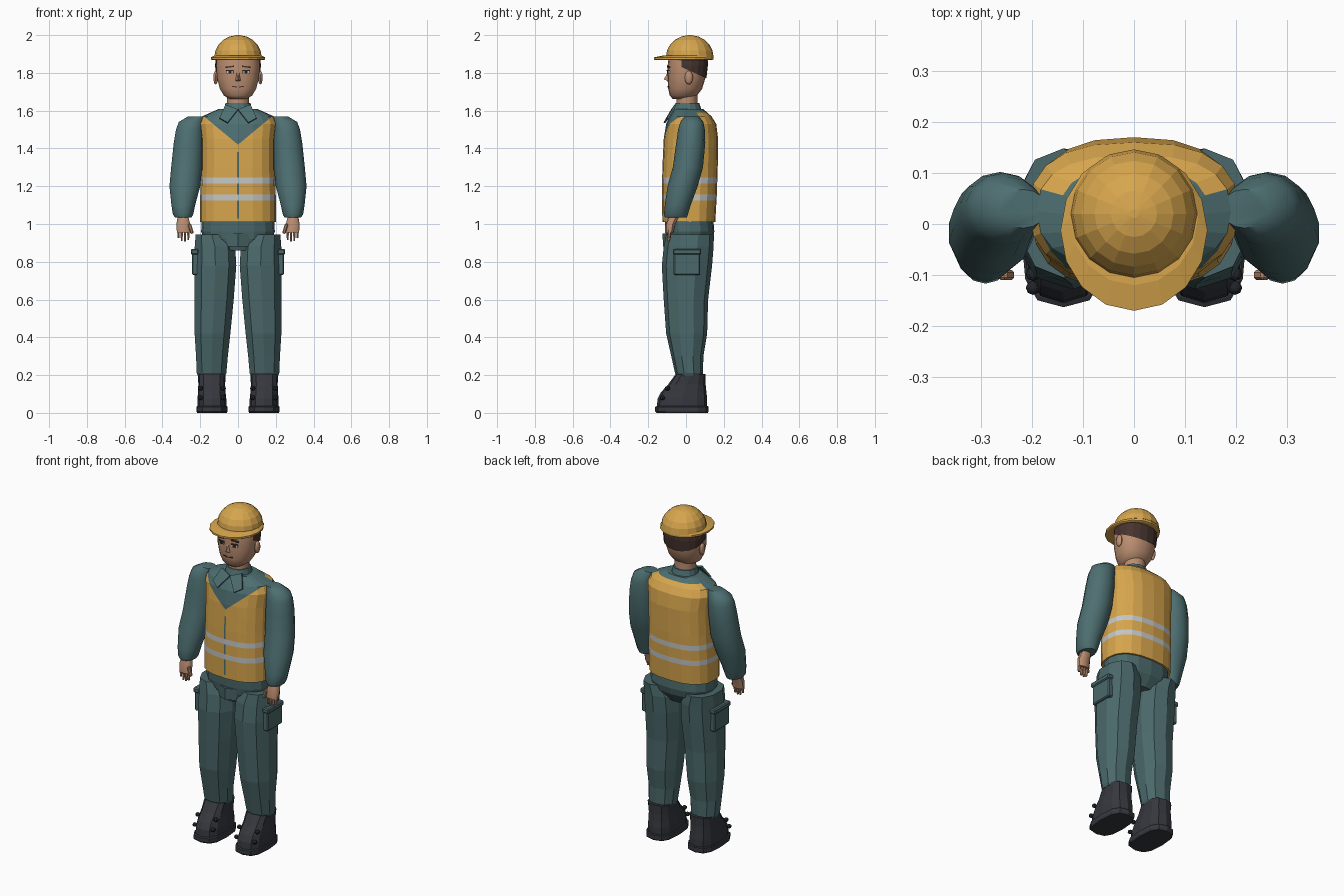
import bpy, bmesh, math
from mathutils import Vector

if "Cube" in bpy.data.objects:
    bpy.data.objects.remove(bpy.data.objects["Cube"])


def mat(name, r, g, b):
    m = bpy.data.materials.new(name)
    m.diffuse_color = (r, g, b, 1)
    m.use_nodes = True
    m.node_tree.nodes["Principled BSDF"].inputs["Base Color"].default_value = m.diffuse_color
    return m


YELLOW = mat("safety_yellow", 0.68, 0.38, 0.075)
SHIRT = mat("shirt_teal", 0.075, 0.158, 0.165)
PANTS = mat("trouser_teal", 0.07, 0.14, 0.145)
BOOT = mat("boot_charcoal", 0.036, 0.039, 0.048)
SKIN = mat("skin", 0.50, 0.27, 0.165)
HAIR = mat("hair_brown", 0.062, 0.034, 0.028)
SILVER = mat("reflective_silver", 0.55, 0.57, 0.56)
DARK = mat("dark_detail", 0.016, 0.017, 0.02)


def finish(name, bm, mats, smooth=None):
    bmesh.ops.recalc_face_normals(bm, faces=bm.faces)
    me = bpy.data.meshes.new(name)
    bm.to_mesh(me)
    bm.free()
    for m in mats:
        me.materials.append(m)
    ob = bpy.data.objects.new(name, me)
    bpy.context.collection.objects.link(ob)
    if smooth:
        bpy.ops.object.select_all(action='DESELECT')
        ob.select_set(True)
        bpy.context.view_layer.objects.active = ob
        bpy.ops.object.shade_smooth_by_angle(angle=math.radians(smooth))
    return ob


def loft(rings, n=12, p=1.0, s=1):
    """Capped stack of superellipse rings given as (z, x0, x1, y0, y1)."""
    bm = bmesh.new()
    loops = []
    for z, x0, x1, y0, y1 in rings:
        cx, cy, rx, ry = (x0 + x1) / 2, (y0 + y1) / 2, (x1 - x0) / 2, (y1 - y0) / 2
        loop = []
        for i in range(n):
            a = 2 * math.pi * i / n - math.pi / 2
            c, d = math.cos(a), math.sin(a)
            x = cx + rx * math.copysign(abs(c) ** p, c)
            y = cy + ry * math.copysign(abs(d) ** p, d)
            loop.append(bm.verts.new((s * x, y, z)))
        loops.append(loop)
    for a, b in zip(loops, loops[1:]):
        for i in range(n):
            j = (i + 1) % n
            bm.faces.new((a[i], a[j], b[j], b[i]))
    bm.faces.new(loops[0])
    bm.faces.new(loops[-1])
    return bm


def cut(bm, co, no, faces=None, clear=False):
    f = list(bm.faces) if faces is None else faces
    geom = list({e for q in f for e in q.edges}) + list({v for q in f for v in q.verts}) + f
    bmesh.ops.bisect_plane(bm, geom=geom, plane_co=co, plane_no=no, clear_outer=clear)


def box(name, c, d, m, rz=0.0, ry=0.0, bevel=0.0):
    bm = bmesh.new()
    bmesh.ops.create_cube(bm, size=1)
    for v in bm.verts:
        v.co = Vector((v.co.x * d[0], v.co.y * d[1], v.co.z * d[2]))
    if bevel:
        bmesh.ops.bevel(bm, geom=list(bm.edges), offset=bevel, segments=1, affect='EDGES')
    ob = finish(name, bm, [m])
    ob.location = c
    ob.rotation_euler = (0, ry, rz)
    return ob


def ball(name, c, r, m, seg=8, smooth=None):
    bm = bmesh.new()
    bmesh.ops.create_uvsphere(bm, u_segments=seg, v_segments=seg - 2, radius=1)
    for v in bm.verts:
        v.co = Vector((c[i] + v.co[i] * r[i] for i in range(3)))
    return finish(name, bm, [m], smooth)


# Torso: shirt with vest panels, bands and zip cut into the surface
bm = loft([(1.01, -.20, .20, -.125, .155), (1.15, -.20, .20, -.128, .163),
           (1.30, -.195, .195, -.125, .168), (1.45, -.195, .195, -.118, .17),
           (1.53, -.205, .205, -.105, .16), (1.57, -.19, .19, -.085, .135),
           (1.61, -.10, .10, -.06, .09)], n=20, p=0.8)
for z in (1.125, 1.155, 1.215, 1.245, 1.38, 1.03, 1.59):
    cut(bm, (0, 0, z), (0, 0, 1))
front = lambda: [f for f in bm.faces if f.calc_center_median().y < -0.02]
for s in (1, -1):
    cut(bm, (0, 0, 1.42), (-s * .64, 0, .77), front())
    cut(bm, (s * .005, 0, 0), (1, 0, 0), front())
for f in bm.faces:
    c = f.calc_center_median()
    if c.y < -.02:
        vest = c.z < 1.57 and c.z < 1.42 + abs(c.x) * .64 / .77
        if abs(c.x) < .005 and 1.03 < c.z < 1.38:
            vest = False
    else:
        vest = c.z < 1.57 or (c.z < 1.59 and c.y > .06)
    band = 1.125 < c.z < 1.155 or 1.215 < c.z < 1.245
    f.material_index = 2 if band else (1 if vest else 0)
finish("shirt_and_vest", bm, [SHIRT, YELLOW, SILVER])

# Collar and neck
finish("collar", loft([(1.58, -.10, .10, -.075, .095), (1.61, -.075, .075, -.066, .08),
                       (1.64, -.068, .068, -.056, .07)], n=14), [SHIRT])
finish("neck", loft([(1.60, -.06, .06, -.052, .062), (1.70, -.06, .06, -.05, .062)], n=14), [SKIN], 40)
for s in (1, -1):
    bm = bmesh.new()
    pts = [(.0, -.074, 1.605), (.066, -.056, 1.63), (.098, -.096, 1.56), (.055, -.115, 1.535)]
    bm.faces.new([bm.verts.new((s * x, y, z)) for x, y, z in pts])
    flap = finish("collar_flap", bm, [SHIRT])
    sol = flap.modifiers.new("thickness", 'SOLIDIFY')
    sol.thickness = .01
    sol.offset = 0

# Hips and fly
finish("hips", loft([(.86, -.09, .09, -.085, .10), (.92, -.18, .18, -.105, .14),
                     (.96, -.195, .195, -.11, .15), (1.02, -.192, .192, -.112, .145)], n=16, p=.85), [PANTS])
finish("fly_panel", loft([(.88, -.055, .055, -.122, -.07), (.95, -.07, .07, -.124, -.07)], n=4, p=1), [PANTS])

for s in (1, -1):
    # Sleeve
    finish("sleeve", loft([(1.035, .245, .335, -.112, .005), (1.05, .236, .346, -.117, .01),
                           (1.10, .225, .354, -.112, .025), (1.20, .198, .365, -.098, .062),
                           (1.30, .188, .356, -.07, .09), (1.43, .182, .342, -.052, .102),
                           (1.50, .182, .33, -.042, .10), (1.54, .178, .315, -.03, .092),
                           (1.57, .17, .265, -.008, .068)], n=14, s=s), [SHIRT], 40)
    # Hand, fingers and thumb
    finish("palm", loft([(.955, .252, .325, -.105, -.065), (1.0, .252, .328, -.105, -.055),
                         (1.05, .265, .318, -.09, -.03)], n=10, p=.8, s=s), [SKIN], 40)
    for i, low in enumerate((.915, .908, .91, .925)):
        x = .263 + i * .0175
        finish("finger", loft([(low, x - .005, x + .005, -.098, -.084),
                               (.97, x - .0085, x + .0085, -.098, -.074)], n=6, s=s), [SKIN], 40)
    box("thumb", (s * .25, -.10, .975), (.018, .02, .055), SKIN, ry=s * .3, bevel=.005)

    # Trouser leg
    finish("trouser_leg", loft([(.195, .065, .215, -.05, .085), (.21, .058, .222, -.058, .09),
                                (.30, .05, .226, -.078, .092), (.42, .036, .234, -.105, .112),
                                (.60, .018, .235, -.118, .117), (.78, .004, .236, -.128, .138),
                                (.88, .01, .234, -.118, .146), (.945, .05, .228, -.105, .148)],
                               n=10, p=.9, s=s), [PANTS])
    # Cargo pocket with flap
    box("pocket", (s * .226, .005, .79), (.034, .14, .12), PANTS, bevel=.006)
    box("pocket_flap", (s * .229, .005, .853), (.042, .15, .03), PANTS, bevel=.006)

    # Boot: sole, upper and tongue
    finish("boot_sole", loft([(0, .06, .216, -.155, .115), (.008, .055, .221, -.163, .12),
                              (.032, .055, .221, -.163, .12), (.036, .06, .216, -.155, .115)],
                             n=12, p=.7, s=s), [BOOT])
    finish("boot_upper", loft([(.03, .062, .214, -.155, .112), (.075, .062, .214, -.15, .112),
                               (.11, .066, .212, -.132, .108), (.15, .068, .21, -.095, .104),
                               (.205, .066, .212, -.055, .104)], n=12, p=.75, s=s), [BOOT])
    for dx in (-.06, .06):
        for y, z in ((-.125, .08), (-.098, .13)):
            ball("boot_eyelet", (s * (.138 + dx), y, z), (.014, .014, .012), DARK)

# Head, ears and nose
head = [(1.662, .045, -.07, .02), (1.68, .076, -.086, .058), (1.715, .097, -.094, .085),
        (1.77, .112, -.098, .102), (1.84, .117, -.097, .11), (1.90, .112, -.09, .108)]
finish("head", loft([(z, -r, r, a, b) for z, r, a, b in head], n=18, p=.9), [SKIN], 50)
bm = bmesh.new()
v = [bm.verts.new(p) for p in ((-.008, -.09, 1.815), (.008, -.09, 1.815), (.018, -.09, 1.755),
                               (-.018, -.09, 1.755), (0, -.118, 1.765))]
for a, b in ((0, 1), (1, 2), (2, 3), (3, 0)):
    bm.faces.new((v[a], v[b], v[4]))
bm.faces.new(v[:4])
finish("nose", bm, [SKIN])
for s in (1, -1):
    ball("ear", (s * .118, .015, 1.775), (.013, .022, .036), SKIN, 10, 50)
    # Eyes and brows
    box("eye_white", (s * .043, -.0925, 1.803), (.036, .009, .014), SILVER, rz=s * .2)
    box("iris", (s * .042, -.0955, 1.803), (.015, .009, .014), DARK, rz=s * .2)
    box("upper_lid", (s * .043, -.095, 1.812), (.04, .009, .005), HAIR, rz=s * .2)
    box("eyebrow", (s * .045, -.093, 1.832), (.042, .009, .007), HAIR, rz=s * .2, ry=s * .12)
    box("mouth_side", (s * .018, -.092, 1.727), (.028, .009, .005), HAIR, rz=s * .1, ry=-s * .15)

# Hair around the back of the head
bm = loft([(z, -r - .006, r + .006, a - .006, b + .006) for z, r, a, b in head[2:]], n=18, p=.9)
cut(bm, (0, -.025, 0), (0, -1, 0), clear=True)
cut(bm, (0, 0, 1.82), (0, -.4, -.9), clear=True)
finish("hair", bm, [HAIR])

# Hard hat: brim and dome
finish("hat_brim", loft([(1.868, -.138, .138, -.163, .138), (1.872, -.144, .144, -.17, .145),
                         (1.882, -.144, .144, -.17, .145), (1.892, -.125, .125, -.12, .143)], n=16), [YELLOW])
dome = []
for i in range(6):
    a = math.radians(i * 17.2)
    r = math.cos(a)
    dome.append((1.885 + .115 * math.sin(a) / math.sin(math.radians(86)), -.125 * r, .125 * r,
                 .02 - .126 * r, .02 + .126 * r))
finish("hat_dome", loft(dome, n=16), [YELLOW])
